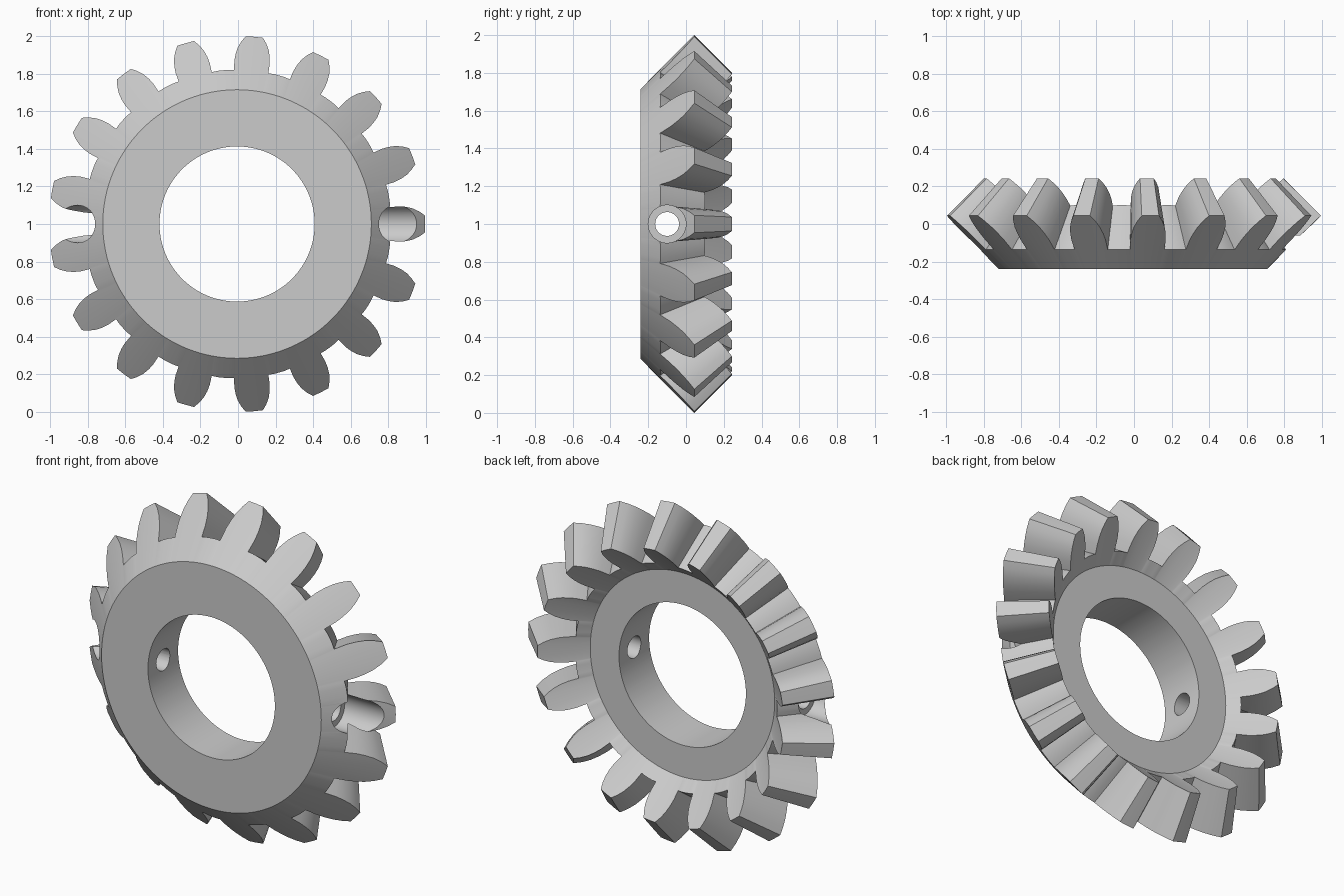
import bpy
import bmesh
from math import cos, sin, pi
from mathutils import Matrix

cube = bpy.data.objects.get("Cube")
if cube:
    bpy.data.objects.remove(cube, do_unlink=True)

TEETH = 17
PITCH = 2 * pi / TEETH
AXIS_X, AXIS_Z = -0.005, 1.0
APEX_Y = 1.04        # point where all tooth lines meet
CONE = 0.957         # outer cone: y = radius - CONE
INNER_SCALE = 0.8    # inner tooth end, shrunk towards the apex
HOLE_Y = -0.1

# Half of one tooth as (half angle, radius), from gap centre up to the tip
half = [(PITCH / 2, 0.822), (0.15, 0.822), (0.112, 0.82), (0.109, 0.87),
        (0.101, 0.905), (0.088, 0.94), (0.069, 0.972), (0.046, 1.001)]
tooth = [(-a, r) for a, r in half] + [(0, 1.001)] + [(a, r) for a, r in half[:0:-1]]
outline = [(i * PITCH + a, r) for i in range(TEETH) for a, r in tooth]


def circle(radius, y):
    return [(a, radius, y) for a, r in outline]


outer_ends = [(a, r, r - CONE) for a, r in outline]
inner_ends = [(a, r * INNER_SCALE, APEX_Y - INNER_SCALE * (APEX_Y - y))
              for a, r, y in outer_ends]

# Gear: closed chain of rings from the bore, over the teeth, back to the bore
rings = [circle(0.413, -0.24), circle(0.715, -0.24), outer_ends,
         inner_ends, circle(0.6, 0.04), circle(0.413, 0.04)]
bm = bmesh.new()
loops = [[bm.verts.new((AXIS_X + r * cos(a), y, AXIS_Z + r * sin(a)))
          for a, r, y in ring] for ring in rings]
n = len(outline)
for k, lower in enumerate(loops):
    upper = loops[(k + 1) % len(loops)]
    for i in range(n):
        j = (i + 1) % n
        bm.faces.new((lower[i], lower[j], upper[j], upper[i]))
bmesh.ops.recalc_face_normals(bm, faces=bm.faces)
mesh = bpy.data.meshes.new("bevel_gear")
bm.to_mesh(mesh)
bm.free()
gear = bpy.data.objects.new("bevel_gear", mesh)
bpy.context.collection.objects.link(gear)

steel = bpy.data.materials.new("plain_grey")
steel.use_nodes = True
grey = (0.6, 0.6, 0.6, 1)
steel.diffuse_color = grey
steel.node_tree.nodes["Principled BSDF"].inputs["Base Color"].default_value = grey
mesh.materials.append(steel)


def drill(name, radius, x_from, x_to):
    """Cut a round hole running along x."""
    bm = bmesh.new()
    place = Matrix.Translation(((x_from + x_to) / 2, HOLE_Y, AXIS_Z))
    bmesh.ops.create_cone(bm, cap_ends=True, segments=48, radius1=radius,
                          radius2=radius, depth=x_to - x_from,
                          matrix=place @ Matrix.Rotation(pi / 2, 4, "Y"))
    cutter_mesh = bpy.data.meshes.new(name)
    bm.to_mesh(cutter_mesh)
    bm.free()
    cutter_mesh.materials.append(steel)
    cutter = bpy.data.objects.new(name, cutter_mesh)
    cutter.hide_render = True
    bpy.context.collection.objects.link(cutter)
    cut = gear.modifiers.new(name, "BOOLEAN")
    cut.operation = "DIFFERENCE"
    cut.solver = "EXACT"
    cut.object = cutter
    bpy.ops.object.modifier_apply(modifier=name)
    bpy.data.objects.remove(cutter, do_unlink=True)


bpy.ops.object.select_all(action="DESELECT")
gear.select_set(True)
bpy.context.view_layer.objects.active = gear

# Cross hole through the hub, with a wider recess at each end
drill("cross_hole", 0.063, -1.2, 1.2)
drill("left_recess", 0.1, AXIS_X + 0.7, 1.2)
drill("right_recess", 0.1, -1.2, AXIS_X - 0.7)

bpy.ops.object.shade_smooth_by_angle(angle=pi / 7)
